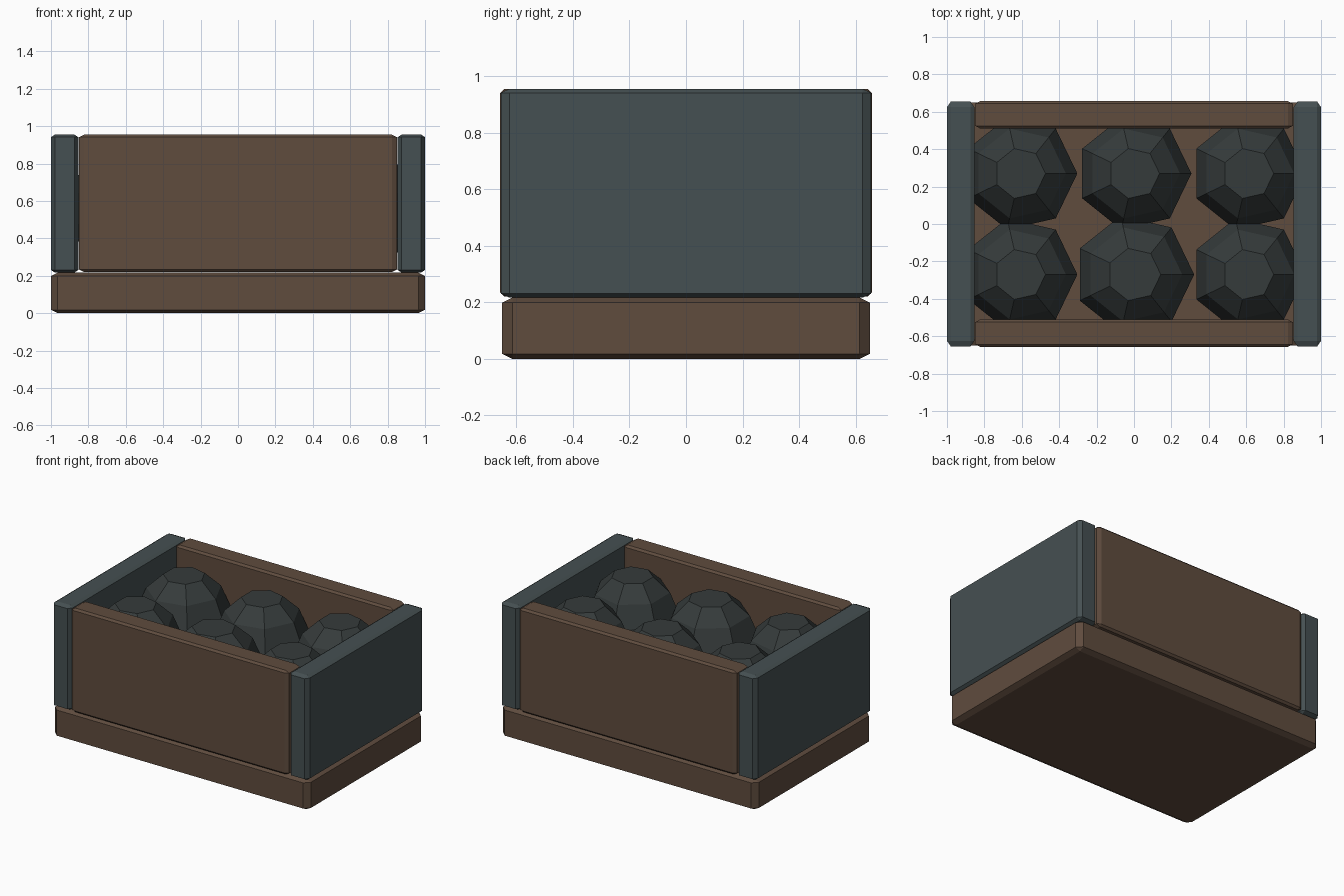
import bpy, bmesh
from math import sin, cos, pi
from mathutils import Vector

if "Cube" in bpy.data.objects:
    bpy.data.objects.remove(bpy.data.objects["Cube"])


def material(name, rgb):
    m = bpy.data.materials.new(name)
    m.diffuse_color = (*rgb, 1)
    m.use_nodes = True
    m.node_tree.nodes["Principled BSDF"].inputs["Base Color"].default_value = m.diffuse_color
    return m


wood = material("brown_wood", (0.115, 0.072, 0.048))
slate = material("slate_panel", (0.06, 0.08, 0.084))
coal = material("dark_lump", (0.036, 0.044, 0.044))


def add(name, bm, mat):
    bmesh.ops.recalc_face_normals(bm, faces=bm.faces)
    me = bpy.data.meshes.new(name)
    bm.to_mesh(me)
    bm.free()
    me.materials.append(mat)
    ob = bpy.data.objects.new(name, me)
    bpy.context.collection.objects.link(ob)


def box(name, lo, hi, chamfer, mat):
    """Chamfered box; the chamfer may differ per axis."""
    lo, hi, c = Vector(lo), Vector(hi), Vector(chamfer)
    bm = bmesh.new()
    bmesh.ops.create_cube(bm, size=1)
    bmesh.ops.scale(bm, verts=bm.verts, vec=[(hi[i] - lo[i]) / c[i] for i in range(3)])
    bmesh.ops.bevel(bm, geom=bm.edges[:], offset=1, segments=1, affect='EDGES')
    bmesh.ops.scale(bm, verts=bm.verts, vec=c)
    bmesh.ops.translate(bm, verts=bm.verts, vec=(lo + hi) / 2)
    add(name, bm, mat)


def lump(name, centre, r, rz, sides=7, rings=6):
    """Faceted ball with flat caps."""
    bm = bmesh.new()
    loops = []
    for k in range(1, rings + 1):
        t = pi * k / (rings + 1)
        loops.append([bm.verts.new((centre[0] + r * sin(t) * cos(2 * pi * i / sides),
                                    centre[1] + r * sin(t) * sin(2 * pi * i / sides),
                                    centre[2] + rz * cos(t))) for i in range(sides)])
    for a, b in zip(loops, loops[1:]):
        for i in range(sides):
            j = (i + 1) % sides
            bm.faces.new((a[i], b[i], b[j], a[j]))
    bm.faces.new(loops[0])
    bm.faces.new(loops[-1])
    add(name, bm, coal)


# Base slab
box("base", (-1, -0.65, 0), (1, 0.65, 0.217), (0.036, 0.036, 0.018), wood)

# End panels
for name, x in (("left_panel", -0.927), ("right_panel", 0.927)):
    box(name, (x - 0.073, -0.655, 0.217), (x + 0.073, 0.655, 0.955), (0.021, 0.03, 0.014), slate)

# Front and back panels
for name, y in (("front_panel", -0.584), ("back_panel", 0.584)):
    box(name, (-0.85, y - 0.073, 0.22), (0.85, y + 0.073, 0.955), (0.027, 0.014, 0.014), wood)

# Six lumps in two rows
for row, y in (("front", -0.27), ("back", 0.27)):
    for col, x in (("left", -0.61), ("middle", 0), ("right", 0.61)):
        r = 0.33 if (row, col) == ("front", "middle") else 0.315
        lump(f"{row}_{col}_lump", (x, y, 0.56), r, 0.37)
